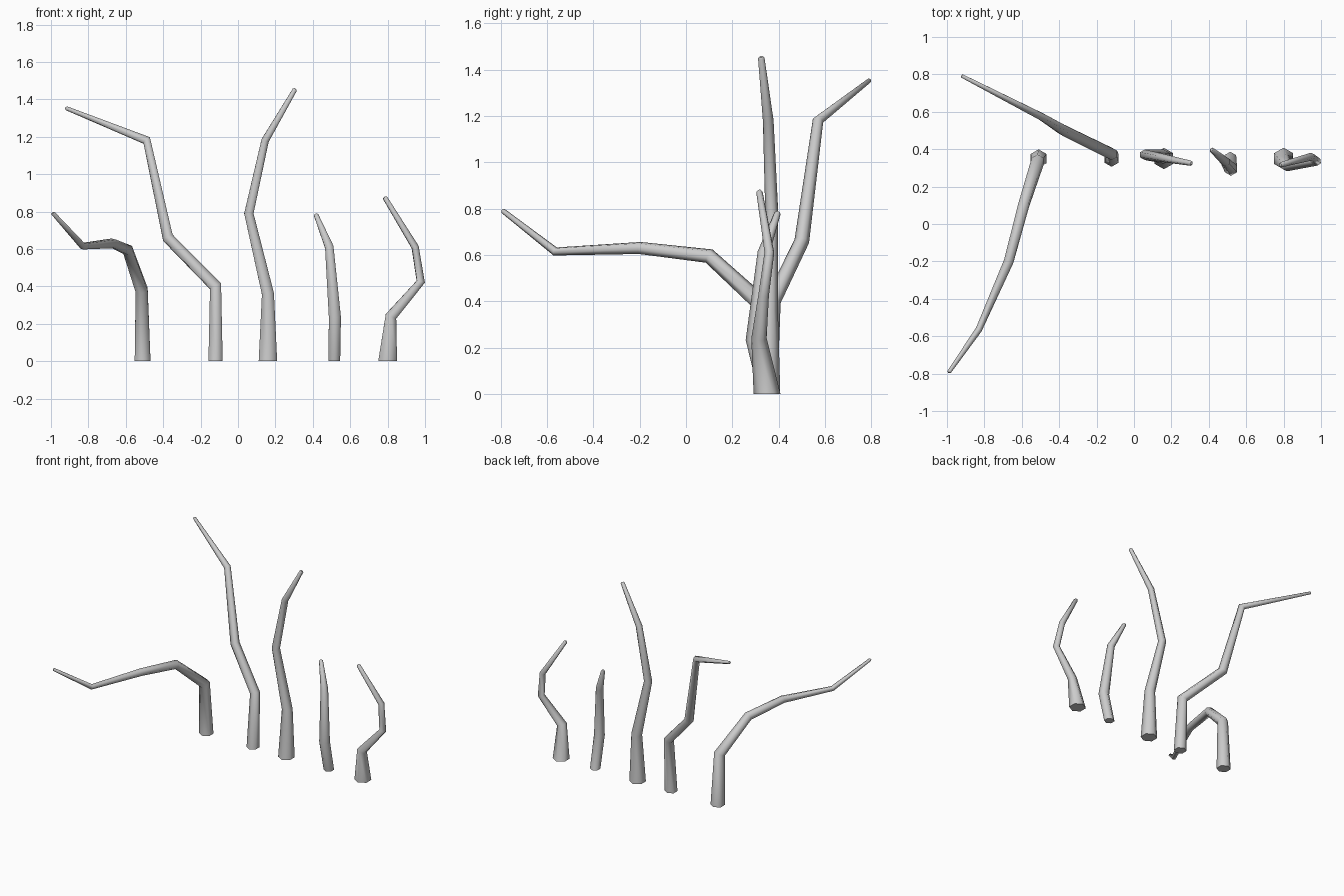
import bpy, bmesh, math
from mathutils import Vector

if "Cube" in bpy.data.objects:
    bpy.data.objects.remove(bpy.data.objects["Cube"])

SIDES = 6

def branch(name, pts):
    """Tapered six-sided tube with mitred bends; pts are (x, y, z, radius)."""
    P = [Vector(p[:3]) for p in pts]
    R = [p[3] for p in pts]
    # blunt rounded tip: a last small ring just past the end
    end = (P[-1] - P[-2]).normalized()
    P.append(P[-1] + end * R[-1] * 0.5)
    R.append(R[-1] * 0.55)
    dirs = [(b - a).normalized() for a, b in zip(P, P[1:])]
    bm = bmesh.new()
    # flat base ring on the ground
    ring = [P[0] + Vector((math.sin(2 * math.pi * i / SIDES),
                           math.cos(2 * math.pi * i / SIDES), 0)) * R[0]
            for i in range(SIDES)]
    rings = [[bm.verts.new(v) for v in ring]]
    offs = [v - P[0] for v in ring]
    d0 = dirs[0]
    offs = [(o - d0 * o.dot(d0)).normalized() for o in offs]
    for k in range(1, len(P)):
        d = dirs[k - 1]
        n = dirs[k] if k < len(dirs) else d
        m = (d + n).normalized()
        # slide each corner along the segment onto the bisecting plane
        new = [P[k] + (o - d * (o.dot(m) / d.dot(m))) * R[k] for o in offs]
        rings.append([bm.verts.new(v) for v in new])
        q = d.rotation_difference(n)
        offs = [q @ o for o in offs]
    for a, b in zip(rings, rings[1:]):
        for i in range(SIDES):
            j = (i + 1) % SIDES
            bm.faces.new((a[i], a[j], b[j], b[i]))
    bm.faces.new(rings[0])
    bm.faces.new(rings[-1])
    bmesh.ops.recalc_face_normals(bm, faces=bm.faces)
    for f in bm.faces:
        f.smooth = len(f.verts) == 4
    for v in (rings[0], rings[-1]):
        for i in range(SIDES):
            bm.edges.get((v[i], v[(i + 1) % SIDES])).smooth = False
    me = bpy.data.meshes.new(name)
    bm.to_mesh(me)
    bm.free()
    ob = bpy.data.objects.new(name, me)
    bpy.context.collection.objects.link(ob)

# long branch arching to the front left
branch("arching_branch", [
    (-0.51, 0.35, 0, .049), (-0.515, 0.335, 0.38, .037), (-0.59, 0.10, 0.595, .031),
    (-0.67, -0.20, 0.63, .027), (-0.83, -0.565, 0.615, .018), (-0.988, -0.79, 0.79, .011)])
# tall branch leaning to the back left
branch("leaning_branch", [
    (-0.12, 0.35, 0, .044), (-0.12, 0.375, 0.40, .034), (-0.375, 0.50, 0.66, .032),
    (-0.488, 0.57, 1.18, .023), (-0.917, 0.79, 1.352, .011)])
# tallest upright branch
branch("tall_branch", [
    (0.16, 0.35, 0, .057), (0.16, 0.36, 0.36, .037), (0.058, 0.37, 0.79, .028),
    (0.145, 0.355, 1.18, .023), (0.303, 0.325, 1.45, .014)])
# short upright branch
branch("short_branch", [
    (0.515, 0.35, 0, .036), (0.518, 0.295, 0.235, .037), (0.488, 0.335, 0.61, .026),
    (0.418, 0.395, 0.78, .014)])
# crooked branch on the right
branch("crooked_branch", [
    (0.80, 0.35, 0, .058), (0.818, 0.315, 0.24, .033), (0.977, 0.335, 0.425, .023),
    (0.947, 0.36, 0.61, .021), (0.787, 0.317, 0.872, .014)])
